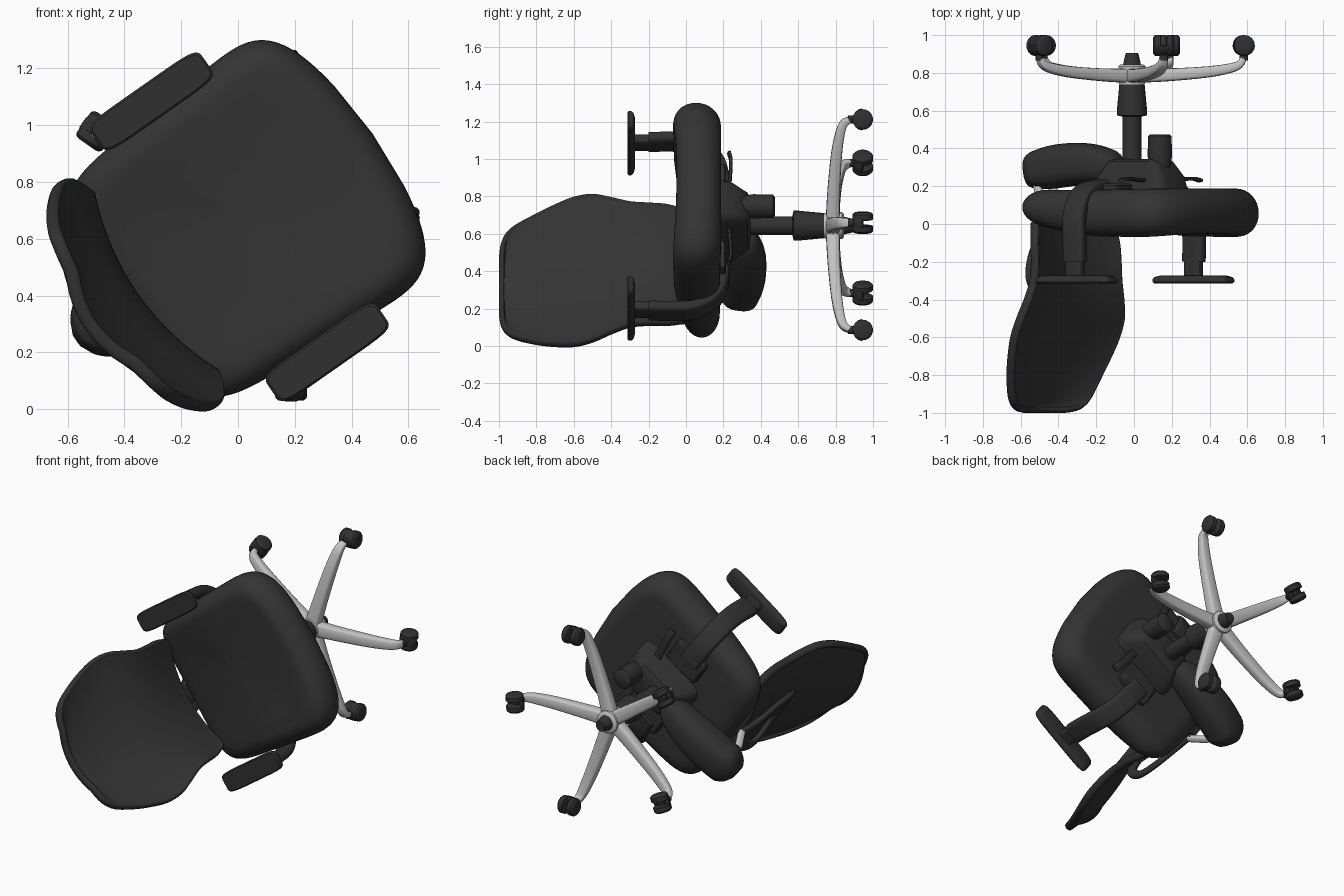
import bpy, bmesh, math
from mathutils import Matrix, Vector

if "Cube" in bpy.data.objects:
    bpy.data.objects.remove(bpy.data.objects["Cube"])

# Chair frame: x = forward, y = side, z = up; laid over so that up points to -y
T = math.radians(35)
C, S = math.cos(T), math.sin(T)
M = Matrix(((C, -S, 0, -0.005), (0, 0, -1, 0), (S, C, 0, 0.635), (0, 0, 0, 1)))


def material(name, r, g, b):
    m = bpy.data.materials.new(name)
    m.diffuse_color = (r, g, b, 1)
    m.use_nodes = True
    m.node_tree.nodes["Principled BSDF"].inputs["Base Color"].default_value = m.diffuse_color
    return m


FABRIC = material("charcoal fabric", 0.034, 0.034, 0.034)
PLASTIC = material("black plastic", 0.030, 0.030, 0.030)
METAL = material("brushed metal", 0.55, 0.55, 0.55)


def finish(name, bm, mat, angle=40):
    bmesh.ops.transform(bm, matrix=M, verts=bm.verts)
    bmesh.ops.recalc_face_normals(bm, faces=bm.faces)
    me = bpy.data.meshes.new(name)
    bm.to_mesh(me)
    bm.free()
    me.materials.append(mat)
    me.shade_smooth()
    me.set_sharp_from_angle(angle=math.radians(angle))
    ob = bpy.data.objects.new(name, me)
    bpy.context.collection.objects.link(ob)
    return ob


def power(v, n):
    return math.copysign(abs(v) ** (2 / n), v)


def loft(name, rings, mat, angle=40, closed=False):
    bm = bmesh.new()
    vs = [[bm.verts.new(p) for p in r] for r in rings]
    n = len(vs[0])
    pairs = list(zip(vs, vs[1:])) + ([(vs[-1], vs[0])] if closed else [])
    for r, q in pairs:
        for i in range(n):
            j = (i + 1) % n
            bm.faces.new((r[i], r[j], q[j], q[i]))
    if not closed:
        bm.faces.new(vs[0])
        bm.faces.new(vs[-1])
    return finish(name, bm, mat, angle)


def sweep(name, path, sizes, mat, side=(0, 1, 0), n=2, seg=24, closed=False, angle=40):
    """Sweep a superellipse; sizes are (half width along side, half depth)."""
    pts = [Vector(p) for p in path]
    if isinstance(sizes, tuple):
        sizes = [sizes] * len(pts)
    rings = []
    for i, p in enumerate(pts):
        if closed:
            t = pts[(i + 1) % len(pts)] - pts[i - 1]
        else:
            t = pts[min(i + 1, len(pts) - 1)] - pts[max(i - 1, 0)]
        t.normalize()
        s = Vector(side)
        s = (s - t * s.dot(t)).normalized()
        d = t.cross(s)
        w, h = sizes[i]
        rings.append([p + s * w * power(math.cos(a), n) + d * h * power(math.sin(a), n)
                      for a in (2 * math.pi * k / seg for k in range(seg))])
    return loft(name, rings, mat, angle, closed)


def stack(name, x, y, levels, mat, n=2, seg=32):
    """Vertical stack of (height, half x, half y) rings."""
    return sweep(name, [(x, y, l[0]) for l in levels], [(l[2], l[1]) for l in levels],
                 mat, n=n, seg=seg)


def smooth_path(pts, steps=6):
    """Catmull-Rom through the points."""
    p = [Vector(q) for q in pts]
    p = [2 * p[0] - p[1]] + p + [2 * p[-1] - p[-2]]
    out = []
    for a, b, c, d in zip(p, p[1:], p[2:], p[3:]):
        for k in range(steps):
            t = k / steps
            out.append(0.5 * (2 * b + (c - a) * t + (2 * a - 5 * b + 4 * c - d) * t * t
                              + (3 * b - a - 3 * c + d) * t ** 3))
    return out + [p[-2]]


# Seat cushion: rounded plan, bowed front, dished top that drops towards the rear
def seat_point(k, ang, h):
    x = 0.53 * power(math.cos(ang), 6.5) * k
    y = 0.51 * power(math.sin(ang), 6.5) * k
    q = (y / 0.51) ** 2
    y *= 1 + 0.12 * x
    bow = -0.085 * q * max(x, 0) / 0.5 + 0.015 * q * max(-x, 0) / 0.5
    x += 0.055 + bow
    top = 0.5 + h / 0.24
    z = -0.06 + h * (1 + 0.15 * x) + 0.02 * min(x, 0)
    z += top * (0.12 * min(x, 0) - 0.015 + 0.035 * q - 0.015 * (1 - k))
    return (x, y, z)


rings = [(0.3, -0.12), (0.55, -0.12)]
for i in range(17):
    f = math.radians(-90 + 180 * i / 16)
    rings.append((1 - 0.22 * (1 - math.cos(f)), 0.12 * math.sin(f)))
rings += [(0.6, 0.122), (0.4, 0.122), (0.2, 0.122), (0.05, 0.122)]
loft("seat", [[seat_point(k, 2 * math.pi * j / 128, h) for j in range(128)] for k, h in rings],
     FABRIC, 60)

# Backrest: curved shell from rows of (height, half width, edge depth)
ROWS = [(0.0, .35, -.37), (.1, .375, -.355), (.2, .38, -.348), (.3, .39, -.35), (.4, .425, -.362),
        (.5, .462, -.385), (.6, .467, -.42), (.7, .442, -.455), (.8, .405, -.488),
        (.9, .358, -.515), (.95, .315, -.528), (.975, .26, -.54), (.984, .19, -.553)]
rows = smooth_path([(e, w, h) for h, w, e in ROWS], 4)


def back_point(row, u, off=0):
    return Vector((row.x - 0.08 * (1 - u * u) * min(1, row.y / .3) + off, row.y * u + .01, row.z))


bm = bmesh.new()
NU = 24
for off in (0.012, -0.016):
    g = [[bm.verts.new(back_point(r, -1 + 2 * i / NU, off)) for i in range(NU + 1)] for r in rows]
    for r, q in zip(g, g[1:]):
        for i in range(NU):
            bm.faces.new((r[i], r[i + 1], q[i + 1], q[i]))
finish("backrest", bm, FABRIC, 60)
rim = [back_point(r, 1, -.012) for r in rows]
rim += [back_point(rows[-1], u / 6, -.012) for u in range(5, -6, -1)]
rim += [back_point(r, -1, -.012) for r in reversed(rows)]
rim += [back_point(rows[0], u / 6, -.012) for u in range(-5, 6)]
sweep("backrest_rim", rim, (0.025, 0.016), PLASTIC, side=(1, 0, 0), seg=12, closed=True, angle=70)

# Rear tilt housing under the seat
sweep("tilt_housing",
      smooth_path([(-.10, 0, -.30), (-.16, 0, -.31), (-.30, 0, -.32), (-.45, 0, -.31),
                   (-.58, 0, -.29), (-.65, 0, -.275), (-.68, 0, -.27)], 4),
      [(w, h) for w, h in ((.05 + .075 * math.sin(math.pi * min(1, (i + 1) / 14) / 2)
                           if i < 18 else .125 - .013 * (i - 17),
                           .05 + .065 * math.sin(math.pi * (i + 1) / 26)) for i in range(25))],
      PLASTIC, n=2.6, seg=32, angle=60)

# Under-seat mechanism
stack("mechanism", .05, 0, [(-.345, .13, .07), (-.33, .16, .10), (-.25, .22, .13), (-.15, .24, .15)],
      PLASTIC, n=6)
stack("tension_knob", .18, .01, [(-.475, .05, .05), (-.465, .062, .062), (-.36, .065, .065),
                                 (-.30, .055, .055)], PLASTIC)
for sgn, tag in ((1, "left"), (-1, "right")):
    stack("slide_plate_" + tag, 0, .25 * sgn, [(-.215, .11, .08), (-.205, .12, .09), (-.15, .12, .09)],
          PLASTIC, n=8)
    sweep("lever_" + tag, smooth_path([(.15, .12 * sgn, -.23), (.17, .3 * sgn, -.24),
                                       (.18, .36 * sgn, -.23)], 4),
          (.025, .01), PLASTIC, side=(1, 0, 0), n=3, seg=12)

    # Armrest pad, post and curved bracket
    stack("armrest_pad_" + tag, .012, .54 * sgn,
          [(.273, .20, .04), (.281, .23, .056), (.293, .238, .064), (.306, .238, .064),
           (.314, .23, .057)], PLASTIC, n=6, seg=48)
    stack("armrest_post_" + tag, .008, .545 * sgn,
          [(.12, .05, .027), (.28, .05, .027)], PLASTIC, n=5)
    sweep("armrest_bracket_" + tag,
          smooth_path([(.008, .55 * sgn, .20), (.008, .552 * sgn, .07), (.0, .54 * sgn, -.04),
                       (-.01, .485 * sgn, -.13), (-.015, .40 * sgn, -.185), (-.02, .27 * sgn, -.205)], 5),
          (.065, .032), PLASTIC, side=(1, 0, 0), n=4, angle=60)

    # Backrest support: metal strut and plastic loop
    sweep("back_strut_" + tag, [(-.60, .06 * sgn, -.27), (-.56, .07 * sgn, -.17), (-.50, .08 * sgn, -.08)],
          (.018, .022), METAL, n=3, seg=16)
    sweep("back_loop_" + tag,
          smooth_path([(-.50, .06 * sgn, -.1), (-.51, .11 * sgn, .05), (-.51, .20 * sgn, .18),
                       (-.505, .22 * sgn, .30), (-.48, .14 * sgn, .40), (-.475, 0, .43)], 5),
          (.032, .018), PLASTIC, n=3, seg=12, angle=70)
sweep("back_spine", smooth_path([(-.50, 0, -.1), (-.475, 0, .1), (-.47, 0, .3), (-.475, 0, .44)], 4),
      (.05, .018), PLASTIC, n=3, seg=16)

# Gas column and hub
BY = 0.01
stack("gas_column", 0, BY, [(-.60, .05, .05), (-.30, .05, .05)], PLASTIC)
stack("column_cover", 0, BY, [(-.75, .066, .066), (-.60, .08, .08), (-.575, .08, .08), (-.57, .055, .055)],
      PLASTIC)
stack("hub", 0, BY, [(-.845, .06, .06), (-.835, .072, .072), (-.78, .07, .07), (-.735, .067, .067)], METAL)
stack("column_foot", 0, BY, [(-.905, .032, .032), (-.895, .036, .036), (-.84, .048, .048)], PLASTIC)

# Five-star base with twin-wheel casters
SWIVEL = (-35, 20, 35, -35, 50)
for i in range(5):
    ang = math.radians(38.5 + 72 * i)
    d = Vector((math.cos(ang), math.sin(ang), 0))
    s = Vector((-d.y, d.x, 0))

    def at(r, h):
        return d * r + Vector((0, BY, h))

    sweep(f"base_leg_{i + 1}",
          smooth_path([at(.03, -.785), at(.2, -.79), at(.4, -.805), at(.52, -.825),
                       at(.57, -.845), at(.59, -.875)], 3),
          [(.046 - .0016 * k, .038 - .0014 * k) for k in range(16)], METAL, side=s, n=4, seg=16, angle=60)
    sw = math.radians(SWIVEL[i])
    ax = Vector((math.cos(sw), math.sin(sw), 0))
    fw = Vector((-ax.y, ax.x, 0))
    c = at(.592, -.945)
    sweep(f"caster_stem_{i + 1}", [c + Vector((0, 0, z)) for z in (0, .08)], (.022, .022), PLASTIC, seg=16)
    sweep(f"caster_hood_{i + 1}",
          [c + fw * (.045 * math.cos(t)) + Vector((0, 0, .04 * math.sin(t)))
           for t in (math.pi * k / 8 for k in range(9))],
          (.03, .014), PLASTIC, side=ax, n=4, seg=12, angle=60)
    for sgn, tag in ((1, "a"), (-1, "b")):
        sweep(f"caster_wheel_{i + 1}{tag}",
              [c + ax * (sgn * t) for t in (.014, .018, .045, .054, .057)],
              [(r, r) for r in (.048, .055, .055, .047, .036)], PLASTIC, side=(0, 0, 1))
